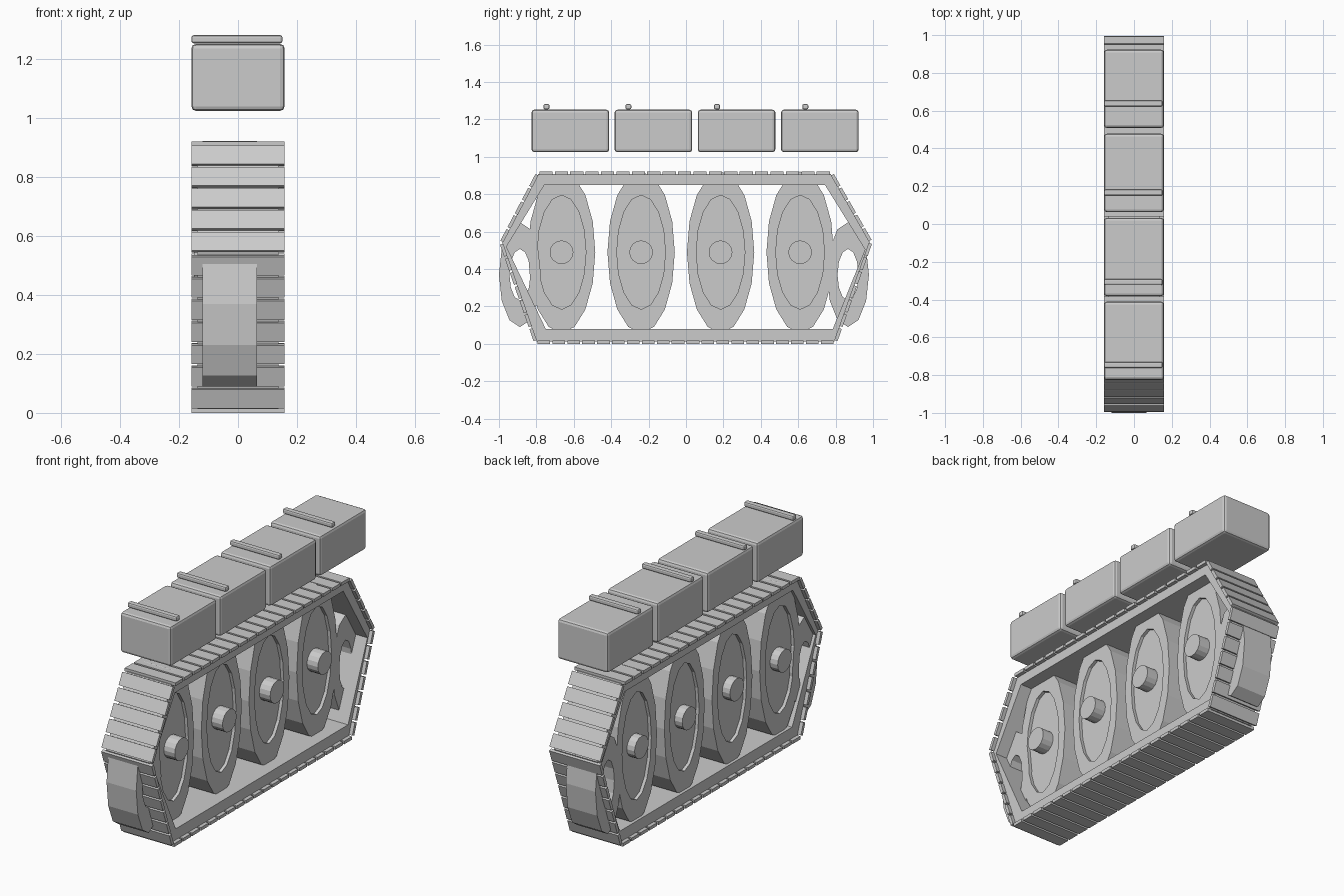
import bpy, bmesh, math
from mathutils import Vector

if "Cube" in bpy.data.objects:
    bpy.data.objects.remove(bpy.data.objects["Cube"])

HALF_W = 0.158


def finish(name, bm):
    bmesh.ops.recalc_face_normals(bm, faces=bm.faces)
    me = bpy.data.meshes.new(name)
    bm.to_mesh(me)
    bm.free()
    ob = bpy.data.objects.new(name, me)
    bpy.context.collection.objects.link(ob)
    return ob


def loft(name, loops, closed=False):
    """Join equal-length point loops; cap the ends unless closed."""
    bm = bmesh.new()
    rings = [[bm.verts.new(p) for p in lp] for lp in loops]
    n = len(rings[0])
    pairs = list(zip(rings, rings[1:]))
    if closed:
        pairs.append((rings[-1], rings[0]))
    else:
        bm.faces.new(rings[0])
        bm.faces.new(rings[-1])
    for a, b in pairs:
        for i in range(n):
            j = (i + 1) % n
            bm.faces.new((a[i], a[j], b[j], b[i]))
    return finish(name, bm)


def oval(x, y, z, ry, rz, n):
    return [(x, y + ry * math.cos(t), z + rz * math.sin(t))
            for t in (2 * math.pi * i / n for i in range(n))]


def box(name, x0, x1, y0, y1, z0, z1, bevel):
    ob = loft(name, [[(x0, y0, z), (x1, y0, z), (x1, y1, z), (x0, y1, z)]
                     for z in (z0, z1)])
    mod = ob.modifiers.new("bevel", 'BEVEL')
    mod.width = bevel
    mod.segments = 2
    return ob


# Track band: hexagonal hoop
outer = [(-0.80, 0.014), (0.795, 0.014), (0.983, 0.545),
         (0.775, 0.907), (-0.79, 0.907), (-0.983, 0.54)]
inner = [(-0.75, 0.08), (0.785, 0.08), (0.957, 0.505),
         (0.743, 0.85), (-0.757, 0.85), (-0.96, 0.52)]
bx = HALF_W - 0.021
loft("track_band", [[(x, y, z) for y, z in pts] for pts, x in
                    ((outer, -bx), (outer, bx), (inner, bx), (inner, -bx))],
     closed=True)

# Track plates: evenly spaced along each side of the band
bm = bmesh.new()
for i, p in enumerate(outer):
    a, b = Vector(p), Vector(outer[(i + 1) % 6])
    d = b - a
    count = round(d.length / 0.081)
    pitch = d.length / count
    d.normalize()
    out = Vector((d.y, -d.x))
    for k in range(count):
        c = a + d * pitch * (k + 0.5) + out * 0.005
        h, t = d * (pitch / 2 - 0.006), out * 0.009
        corners = [c - h - t, c + h - t, c + h + t, c - h + t]
        lo, hi = [[bm.verts.new((x, q.x, q.y)) for q in corners]
                  for x in (-HALF_W, HALF_W)]
        bm.faces.new(lo)
        bm.faces.new(hi)
        for m in range(4):
            n = (m + 1) % 4
            bm.faces.new((lo[m], lo[n], hi[n], hi[m]))
finish("track_plates", bm)

# Road wheels with recessed faces, and axles
X0, X1, REC = -0.12, 0.065, 0.018
for i in range(4):
    y, z = -0.665 + 0.425 * i, 0.49
    prof = [(X0 + REC, 0.13, 0.305), (X0, 0.13, 0.305), (X0, 0.18, 0.432),
            (X1, 0.18, 0.432), (X1, 0.13, 0.305), (X1 - REC, 0.13, 0.305)]
    loft(f"road_wheel_{i+1}", [oval(x, y, z, ry, rz, 16) for x, ry, rz in prof])
    loft(f"axle_{i+1}", [oval(x, y, z, 0.063, 0.063, 16) for x in (-0.15, 0.115)])

# End rings at front and back
for name, y in (("front_ring", -0.888), ("back_ring", 0.866)):
    loft(name, [oval(x, y, 0.37, ry, rz, 12) for x, ry, rz in
                ((X0, 0.112, 0.28), (X1, 0.112, 0.28),
                 (X1, 0.056, 0.138), (X0, 0.056, 0.138))], closed=True)

# Stowage boxes above the track, each with a lid bar
for i, (y, bar) in enumerate(((-0.826, -0.746), (-0.382, -0.308),
                              (0.063, 0.166), (0.508, 0.638))):
    box(f"stowage_box_{i+1}", -HALF_W, HALF_W, y, y + 0.415, 1.025, 1.252, 0.015)
    box(f"lid_bar_{i+1}", -HALF_W, HALF_W - 0.007, bar - 0.016, bar + 0.016,
        1.254, 1.282, 0.008)
